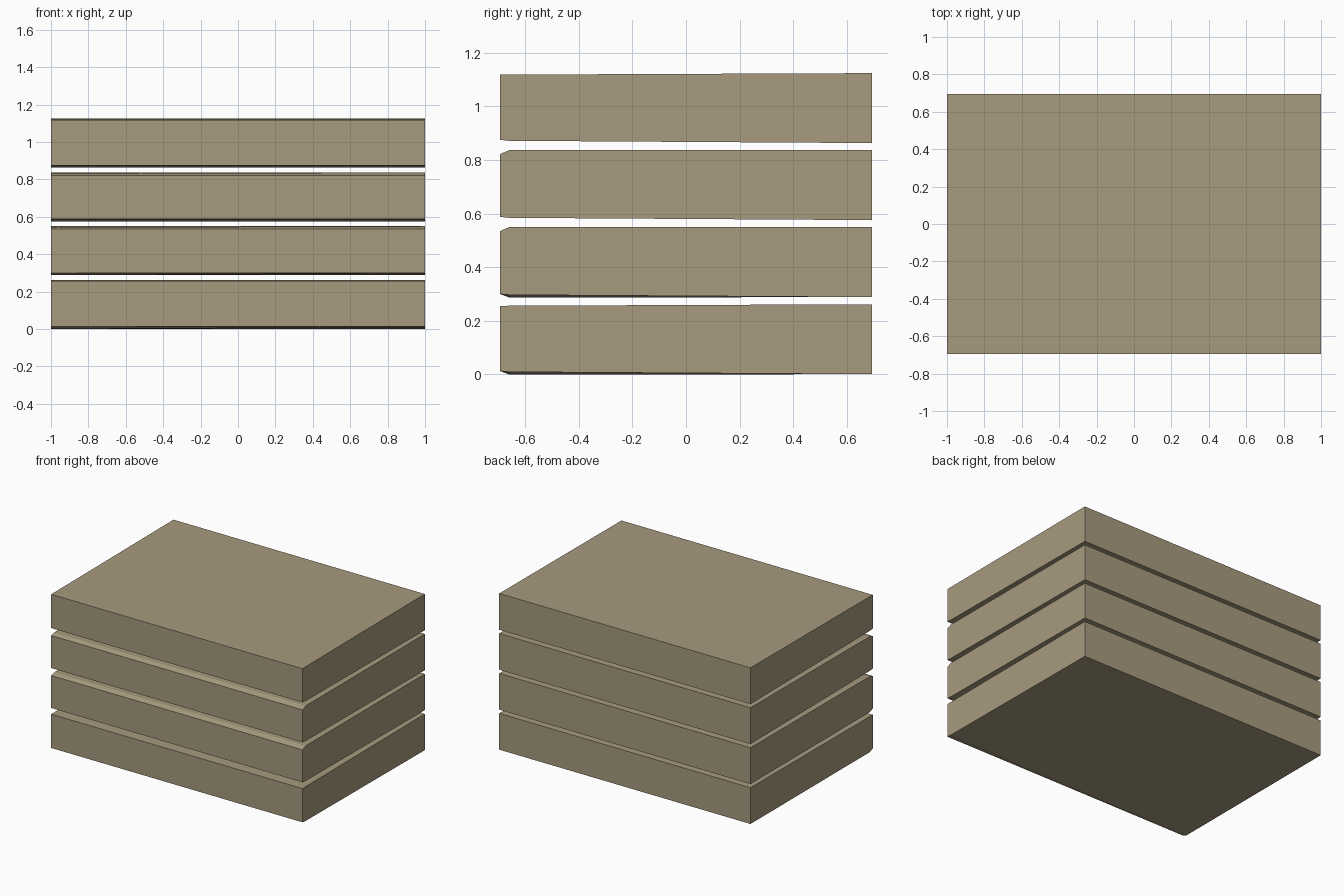
import bpy, bmesh

if "Cube" in bpy.data.objects:
    bpy.data.objects.remove(bpy.data.objects["Cube"])

X, Y, H, STEP, C = 1.0, 0.695, 0.262, 0.2875, 0.035

wood = bpy.data.materials.new("weathered tan")
wood.diffuse_color = (0.386, 0.323, 0.209, 1)
wood.use_nodes = True
wood.node_tree.nodes["Principled BSDF"].inputs["Base Color"].default_value = wood.diffuse_color


def slab(name, z, top_nick, bottom_nick):
    """Slightly worn plank: two end profiles joined, front edges eased."""
    bm = bmesh.new()
    rings = []
    for x in (-X, X):
        # the eased front edge is crisp at one end and fades out at the other
        t = 0.0 if top_nick and x > 0 else 0.0055
        b = 0.0 if bottom_nick and x < 0 else 0.0095
        prof = [(-Y, 0.013), (-Y + C, b), (Y, 0.001),
                (Y, H), (-Y + C, H - t), (-Y, H - (0.015 if top_nick else 0.006))]
        rings.append([bm.verts.new((x, y, z + h)) for y, h in prof])
    a, b = rings
    n = len(a)
    for i in range(n):
        j = (i + 1) % n
        bm.faces.new((a[i], a[j], b[j], b[i]))
    bm.faces.new(a)
    bm.faces.new(b)
    bmesh.ops.recalc_face_normals(bm, faces=bm.faces[:])
    me = bpy.data.meshes.new(name)
    bm.to_mesh(me)
    bm.free()
    me.materials.append(wood)
    ob = bpy.data.objects.new(name, me)
    bpy.context.collection.objects.link(ob)


# Stack of four slabs with narrow gaps
nicks = [(False, True), (True, True), (True, False), (False, False)]
for i, (t, b) in enumerate(nicks):
    slab("slab_%d" % (i + 1), i * STEP, t, b)
